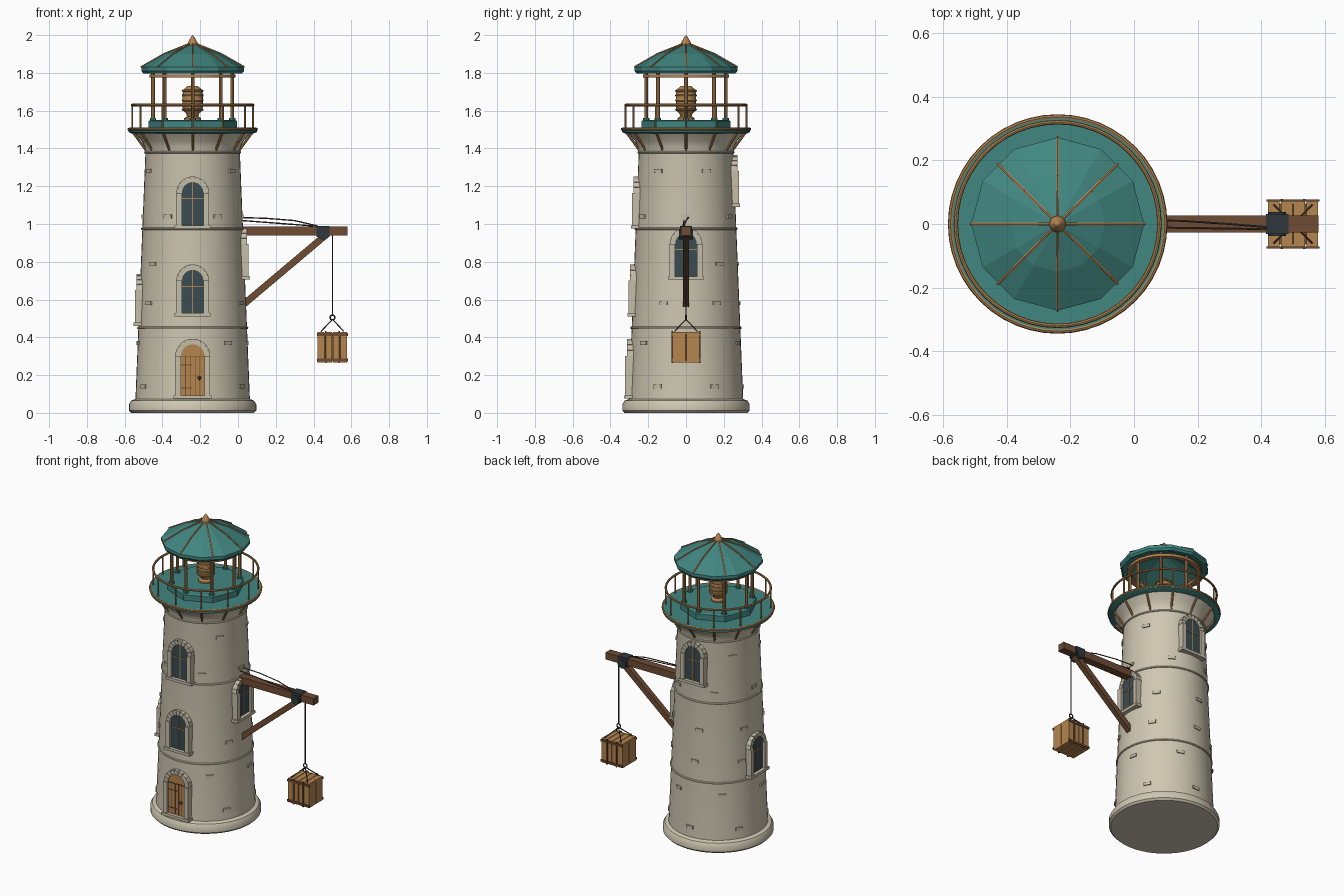
import bpy, bmesh, math
from math import sin, cos, pi, radians
from mathutils import Matrix, Vector

cube = bpy.data.objects.get("Cube")
if cube:
    bpy.data.objects.remove(cube)

TOWER_X = -0.24


def material(name, hexcode):
    srgb = [int(hexcode[i:i + 2], 16) / 255 for i in (0, 2, 4)]
    colour = [c / 12.92 if c < 0.04 else ((c + 0.055) / 1.055) ** 2.4 for c in srgb] + [1]
    m = bpy.data.materials.new(name)
    m.use_nodes = True
    m.diffuse_color = colour
    m.node_tree.nodes["Principled BSDF"].inputs["Base Color"].default_value = colour
    return m


STONE = material("cream stone", "CFC7B2")
TRIM = material("trim stone", "C5BDA8")
TEAL = material("teal paint", "418681")
BRASS = material("brass", "B08350")
WOOD = material("light wood", "B5854F")
TIMBER = material("dark timber", "6E4C33")
GLASS = material("dark glass", "3A4C52")
IRON = material("dark iron", "30383D")
ROPE = material("rope", "4A4037")


def finish(bm, name, mat, x=TOWER_X, smooth=True):
    bmesh.ops.recalc_face_normals(bm, faces=bm.faces)
    for f in bm.faces:
        f.smooth = smooth
    for e in bm.edges:
        e.smooth = e.calc_face_angle(0) < radians(35)
    mesh = bpy.data.meshes.new(name)
    bm.to_mesh(mesh)
    bm.free()
    mesh.materials.append(mat)
    ob = bpy.data.objects.new(name, mesh)
    ob.location.x = x
    bpy.context.collection.objects.link(ob)
    return ob


def lathe(bm, profile, n=48, closed=False):
    """Revolve (radius, z) points about the z axis."""
    rings = []
    for r, z in profile:
        if r == 0:
            rings.append([bm.verts.new((0, 0, z))] * n)
        else:
            rings.append([bm.verts.new((r * cos(2 * pi * i / n), r * sin(2 * pi * i / n), z)) for i in range(n)])
    pairs = list(zip(rings, rings[1:])) + ([(rings[-1], rings[0])] if closed else [])
    for a, b in pairs:
        for i in range(n):
            j = (i + 1) % n
            bm.faces.new(dict.fromkeys((a[i], a[j], b[j], b[i])))


def hoop(bm, r, z, thick, n=48):
    lathe(bm, [(r + thick * cos(k * pi / 4), z + thick * sin(k * pi / 4)) for k in range(8)], n, True)


def box(bm, lo, hi, m=Matrix()):
    lo, hi = Vector(lo), Vector(hi)
    bmesh.ops.create_cube(bm, size=1, matrix=m @ Matrix.Translation((lo + hi) / 2) @ Matrix.Diagonal((*(hi - lo), 1)))


def rod(bm, p, q, r, n=8, r2=None):
    p, q = Vector(p), Vector(q)
    d = q - p
    m = Matrix.Translation((p + q) / 2) @ d.to_track_quat('Z', 'Y').to_matrix().to_4x4()
    bmesh.ops.create_cone(bm, cap_ends=True, segments=n, radius1=r, radius2=r if r2 is None else r2,
                          depth=d.length, matrix=m)


def prism(bm, outline, y0, y1, m):
    """Extrude an (x, z) outline from depth y0 to y1."""
    a = [bm.verts.new(m @ Vector((x, y0, z))) for x, z in outline]
    b = [bm.verts.new(m @ Vector((x, y1, z))) for x, z in outline]
    bm.faces.new(a)
    bm.faces.new(b[::-1])
    for i in range(len(a)):
        j = (i + 1) % len(a)
        bm.faces.new((a[i], a[j], b[j], b[i]))


def around(n, start=0):
    return [2 * pi * i / n + start for i in range(n)]


def polar(r, a, z):
    return Vector((r * cos(a), r * sin(a), z))


def wall(z):
    return 0.303 - 0.053 * (z - 0.07) / 1.31


# Tower wall, foot, string courses and flared collar
bm = bmesh.new()
lathe(bm, [(0, 0.03), (wall(0.03), 0.03), (wall(1.38), 1.38), (0.255, 1.41), (0.27, 1.44), (0.305, 1.482), (0, 1.482)])
finish(bm, "tower_wall", STONE)
bm = bmesh.new()
lathe(bm, [(0, 0), (0.325, 0), (0.337, 0.012), (0.337, 0.045), (0.325, 0.065), (0.3, 0.075), (0, 0.075)])
finish(bm, "tower_foot", STONE)
bm = bmesh.new()
for z in (0.45, 0.975, 1.38):
    hoop(bm, wall(z), z, 0.007)
finish(bm, "string_courses", STONE)

# Arched openings: name, angle of facing, bottom height, is a door
OPENINGS = [("door", -90, 0.075, True), ("front_lower_window", -90, 0.51, False),
            ("front_upper_window", -90, 0.975, False), ("left_window", 0, 0.705, False),
            ("right_window", 180, 0.46, False), ("back_window", 90, 1.09, False)]


def arched_opening(name, angle, z0, door):
    m = Matrix.Rotation(radians(angle + 90), 4, 'Z')
    r_in, r_out = (0.063, 0.093) if door else (0.057, 0.087)
    bottom, spring = z0 + 0.018, z0 + (0.225 if door else 0.19)
    out, back, pane = -wall(z0 + 0.14) - 0.025, -wall(z0) + 0.03, -wall(z0) - 0.003
    frame = bmesh.new()
    box(frame, (-r_out - 0.008, out - 0.006, z0), (r_out + 0.008, back, bottom), m)
    for s in (-1, 1):
        x = sorted((s * r_in, s * r_out))
        box(frame, (x[0], out, bottom), (x[1], back, spring), m)
    # Wedge stones over a continuous arch
    steps = 9
    for i in range(steps):
        a, b = pi * (i + 0.05) / steps, pi * (i + 0.95) / steps
        prism(frame, [(r_in * cos(a), spring + r_in * sin(a)), (r_out * cos(a), spring + r_out * sin(a)),
                      (r_out * cos(b), spring + r_out * sin(b)), (r_in * cos(b), spring + r_in * sin(b))],
              out + 0.009, back + 0.01, m)
    rim = [(r * cos(pi * k / 16), spring + r * sin(pi * k / 16))
           for r, ks in ((r_in, range(17)), (r_out - 0.006, range(16, -1, -1))) for k in ks]
    prism(frame, rim, out + 0.014, back + 0.01, m)
    finish(frame, name + "_surround", TRIM, smooth=False)
    leaf = bmesh.new()
    arch = [(r_in * cos(pi * k / 16), spring + r_in * sin(pi * k / 16)) for k in range(17)]
    prism(leaf, [(r_in, bottom)] + arch + [(-r_in, bottom)], pane, back, m)
    finish(leaf, name + "_panel", WOOD if door else GLASS, smooth=False)
    bars = bmesh.new()
    if door:
        for x in (-0.038, -0.013, 0.013, 0.038):
            box(bars, (x - 0.0015, pane - 0.002, bottom), (x + 0.0015, pane, spring), m)
        box(bars, (-r_in, pane - 0.004, spring - 0.002), (r_in, pane, spring + 0.002), m)
        for z in (0.13, 0.25):
            box(bars, (-r_in, pane - 0.003, z), (0.0, pane, z + 0.005), m)
        finish(bars, "door_seams", TIMBER, smooth=False)
        knob = bmesh.new()
        bmesh.ops.create_uvsphere(knob, u_segments=10, v_segments=6, radius=0.01,
                                  matrix=m @ Matrix.Translation((0.036, pane - 0.008, 0.185)))
        finish(knob, "door_knob", IRON)
    else:
        box(bars, (-0.003, pane - 0.004, bottom), (0.003, pane, spring + r_in), m)
        box(bars, (-r_in, pane - 0.004, spring - 0.033), (r_in, pane, spring - 0.028), m)
        finish(bars, name + "_glazing_bars", BRASS, smooth=False)


for o in OPENINGS:
    arched_opening(*o)

# Raised wall stones, left out where an opening stands
bm = bmesh.new()
for z, start in ((0.14, 30), (0.37, 10), (0.58, 35), (0.79, 40), (1.04, 0), (1.28, 25)):
    for a in range(start, 360 + start, 60):
        blocked = any(abs((a - o[1] + 180) % 360 - 180) < 24 and o[2] - 0.03 < z < o[2] + 0.33 for o in OPENINGS)
        if not blocked:
            m = Matrix.Rotation(radians(a), 4, 'Z')
            r = wall(z)
            box(bm, (r - 0.012, -0.024, z - 0.01), (r + 0.006, 0.024, z + 0.01), m)
finish(bm, "wall_stones", TRIM, smooth=False)

# Gallery deck, lantern plinth and post feet
bm = bmesh.new()
lathe(bm, [(0, 1.48), (0.325, 1.48), (0.34, 1.487), (0.34, 1.508), (0, 1.508)])
finish(bm, "gallery_deck", TEAL)
bm = bmesh.new()
lathe(bm, [(0, 1.5), (0.235, 1.5), (0.235, 1.545), (0.225, 1.55), (0, 1.55)], 8)
for a in around(8):
    rod(bm, polar(0.21, a, 1.54), polar(0.21, a, 1.562), 0.017)
finish(bm, "lantern_plinth", TEAL, smooth=False)

# Railing, deck edge and brackets
bm = bmesh.new()
hoop(bm, 0.337, 1.502, 0.008)
hoop(bm, 0.32, 1.63, 0.007)
for a in around(12):
    rod(bm, polar(0.32, a, 1.5), polar(0.32, a, 1.63), 0.005)
finish(bm, "gallery_railing", BRASS)
bm = bmesh.new()
for a in around(12):
    rod(bm, polar(0.246, a, 1.39), polar(0.315, a, 1.485), 0.007)
finish(bm, "gallery_brackets", BRASS)

# Lantern posts and head ring
bm = bmesh.new()
for a in around(8):
    rod(bm, polar(0.21, a, 1.55), polar(0.21, a, 1.815), 0.01)
lathe(bm, [(0.198, 1.775), (0.228, 1.775), (0.228, 1.792), (0.198, 1.792)], 32, True)
finish(bm, "lantern_posts", BRASS)

# Lamp: foot, ribbed drum and cap
bm = bmesh.new()
lathe(bm, [(0, 1.55), (0.045, 1.55), (0.045, 1.56), (0.03, 1.57), (0.035, 1.585), (0.05, 1.6), (0.054, 1.62),
           (0.054, 1.69), (0.045, 1.715), (0.028, 1.73), (0, 1.733)], 20)
for z in (1.605, 1.63, 1.655, 1.68, 1.705):
    hoop(bm, 0.052, z, 0.006, 20)
finish(bm, "lamp", BRASS)

# Faceted roof with ribs and finial
bm = bmesh.new()
lathe(bm, [(0, 1.915), (0.245, 1.797), (0.262, 1.797), (0.272, 1.81), (0.272, 1.83), (0.15, 1.9), (0, 1.958)], 12)
finish(bm, "roof", TEAL, smooth=False)
bm = bmesh.new()
for a in around(8):
    shrink = 1 if round(a / (pi / 4)) % 2 == 0 else 0.975
    path = [polar(0.274 * shrink, a, 1.83), polar(0.15 * shrink, a, 1.901), polar(0.01, a, 1.957)]
    for p, q in zip(path, path[1:]):
        rod(bm, p, q, 0.005, 6)
finish(bm, "roof_ribs", BRASS, smooth=False)
bm = bmesh.new()
lathe(bm, [(0, 1.94), (0.026, 1.945), (0.026, 1.96), (0.02, 1.97), (0.009, 1.99), (0, 2.0)], 16)
finish(bm, "roof_finial", BRASS)

# Hoist beam and brace
bm = bmesh.new()
box(bm, (0.02, -0.026, 0.94), (0.58, 0.026, 0.986))
low, high = Vector((0.03, 0, 0.575)), Vector((0.475, 0, 0.95))
m = Matrix.Translation(low) @ Matrix.Rotation(-math.atan2(high.z - low.z, high.x - low.x), 4, 'Y')
box(bm, (0, -0.017, -0.018), ((high - low).length, 0.017, 0.018), m)
finish(bm, "hoist_beam", TIMBER, 0, False)

# Iron strap, pulley and hook ring
bm = bmesh.new()
box(bm, (0.415, -0.032, 0.932), (0.485, 0.032, 0.99))
rod(bm, (0.45, -0.038, 0.945), (0.45, 0.038, 0.945), 0.028, 16)
finish(bm, "pulley", IRON, 0)
bm = bmesh.new()
hoop(bm, 0.013, 0, 0.004, 16)
bmesh.ops.transform(bm, matrix=Matrix.Translation((0.5, 0, 0.505)) @ Matrix.Rotation(pi / 2, 4, 'X'), verts=bm.verts)
finish(bm, "hook_ring", IRON, 0)

# Ropes: haul lines along the beam, drop line and slings
bm = bmesh.new()
paths = [[(0.0, 0.012, 1.035), (0.15, 0.01, 1.03), (0.3, 0, 1.018), (0.42, -0.01, 0.99)],
         [(0.0, -0.01, 1.02), (0.42, -0.016, 0.988)], [(0.5, 0, 0.96), (0.5, 0, 0.515)]]
paths += [[(0.5, 0, 0.495), (0.5 + sx * 0.06, sy * 0.06, 0.432)] for sx in (-1, 1) for sy in (-1, 1)]
for path in paths:
    for p, q in zip(path, path[1:]):
        rod(bm, p, q, 0.0035, 6)
finish(bm, "ropes", ROPE, 0)

# Crate: dark core, plank sides and battens
bm = bmesh.new()
box(bm, (-0.07, -0.064, 0.275), (0.07, 0.064, 0.42))
finish(bm, "crate_core", TIMBER, 0.5, False)
bm = bmesh.new()
for i in range(4):
    x = -0.078 + i * 0.04
    for s in (-1, 1):
        box(bm, (x, s * 0.067 - 0.005, 0.27), (x + 0.036, s * 0.067 + 0.005, 0.428))
    for z in (0.272, 0.422):
        box(bm, (x, -0.07, z - 0.005), (x + 0.036, 0.07, z + 0.005))
for s in (-1, 1):
    for y in (-0.07, 0.002):
        box(bm, (s * 0.073 - 0.005, y, 0.27), (s * 0.073 + 0.005, y + 0.068, 0.428))
finish(bm, "crate_planks", WOOD, 0.5, False)
bm = bmesh.new()
for s in (-1, 1):
    for z in (0.28, 0.415):
        box(bm, (-0.083, s * 0.074 - 0.003, z - 0.007), (0.083, s * 0.074 + 0.003, z + 0.007))
    for x in (-0.035, 0.035):
        box(bm, (x - 0.004, s * 0.074 - 0.004, 0.265), (x + 0.004, s * 0.074 + 0.004, 0.433))
finish(bm, "crate_battens", TIMBER, 0.5, False)
